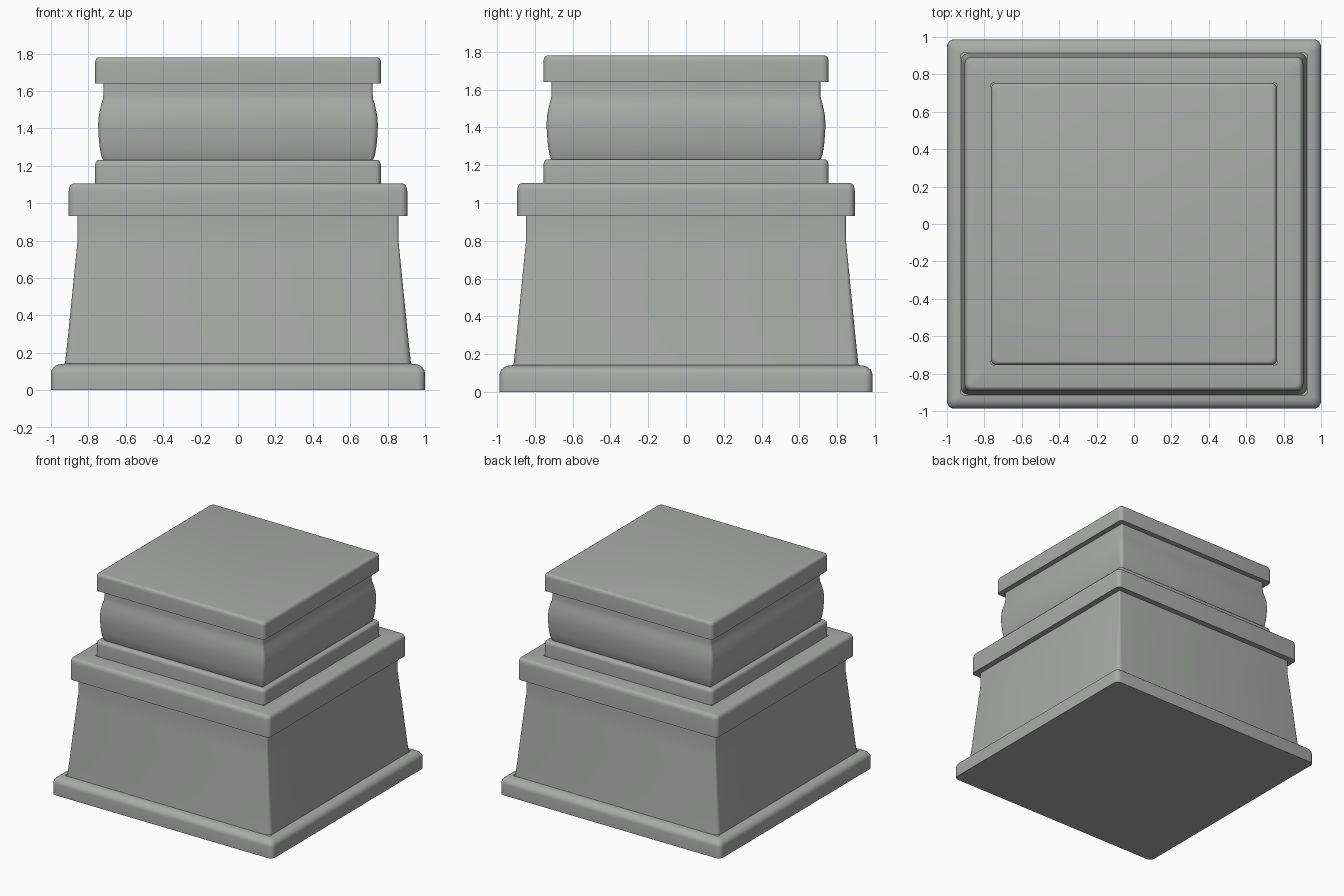
import bpy, bmesh, math

if "Cube" in bpy.data.objects:
    bpy.data.objects.remove(bpy.data.objects["Cube"])

stone = bpy.data.materials.new("grey stone")
stone.diffuse_color = (0.40, 0.41, 0.40, 1)
stone.use_nodes = True
stone.node_tree.nodes["Principled BSDF"].inputs["Base Color"].default_value = stone.diffuse_color
DEPTH = 0.987  # y size relative to x


def ring(bm, half, z, radius, steps=5):
    """One rounded-square loop of vertices."""
    verts = []
    hy = half * DEPTH
    for q, (sx, sy) in enumerate(((1, 1), (-1, 1), (-1, -1), (1, -1))):
        for i in range(steps + 1):
            a = math.pi / 2 * (q + i / steps)
            verts.append(bm.verts.new((sx * (half - radius) + radius * math.cos(a),
                                       sy * (hy - radius) + radius * math.sin(a), z)))
    return verts


def loft(name, profile, radius, bottom=False, top=False):
    """Skin rounded squares along a (half width, height) profile."""
    bm = bmesh.new()
    edge = max(h for h, z in profile)
    rings = [ring(bm, h, z, max(0.012, radius - (edge - h) * 0.5)) for h, z in profile]
    for a, b in zip(rings, rings[1:]):
        n = len(a)
        for i in range(n):
            j = (i + 1) % n
            bm.faces.new((a[i], a[j], b[j], b[i]))
    if bottom:
        bm.faces.new(rings[0][::-1])
    if top:
        bm.faces.new(rings[-1])
    mesh = bpy.data.meshes.new(name)
    bm.to_mesh(mesh)
    bm.free()
    mesh.materials.append(stone)
    obj = bpy.data.objects.new(name, mesh)
    bpy.context.collection.objects.link(obj)
    bpy.context.view_layer.objects.active = obj
    obj.select_set(True)
    bpy.ops.object.shade_smooth_by_angle(angle=math.radians(35))
    obj.select_set(False)


def rounded(half, z, rx, rz, steps=5):
    """Quarter-round upper edge ending at height z."""
    return [(half - rx + rx * math.cos(t), z - rz + rz * math.sin(t))
            for t in (math.pi / 2 * i / steps for i in range(steps + 1))]


# foot slab
loft("foot_slab", [(1.0, 0)] + rounded(1.0, 0.14, 0.06, 0.05) + [(0.925, 0.142)],
     0.04, bottom=True)
# tapered pedestal body
loft("tapered_body", [(0.925, 0.142), (0.91, 0.28), (0.885, 0.53), (0.863, 0.75),
                      (0.858, 0.80), (0.857, 0.93)], 0.04)
# wide ledge slab
loft("ledge_slab", [(0.857, 0.93), (0.905, 0.93)] + rounded(0.905, 1.105, 0.025, 0.04)
     + [(0.764, 1.105)], 0.035)
# lower collar
loft("lower_collar", [(0.764, 1.105)] + rounded(0.764, 1.23, 0.02, 0.03)
     + [(0.722, 1.23)], 0.03)
# bulging neck
loft("bulging_neck", [(0.722, 1.23), (0.733, 1.26), (0.741, 1.31), (0.746, 1.37),
                      (0.748, 1.42), (0.744, 1.47), (0.733, 1.52), (0.723, 1.555),
                      (0.720, 1.58), (0.720, 1.64)], 0.03)
# top cap slab
loft("top_cap", [(0.720, 1.64), (0.764, 1.64)] + rounded(0.764, 1.78, 0.02, 0.03),
     0.03, top=True)
